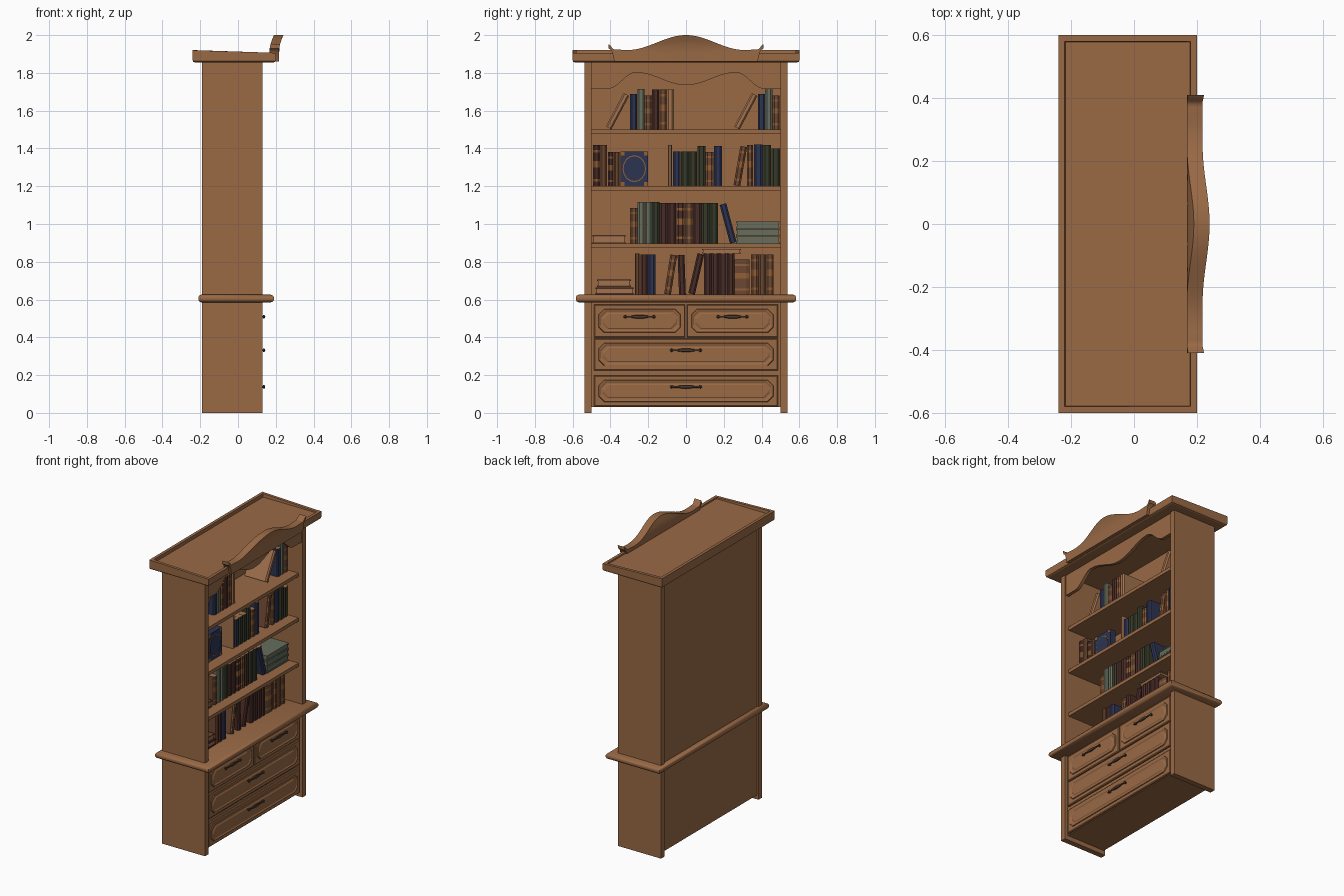
import bpy, bmesh, math
from mathutils import Vector

if "Cube" in bpy.data.objects:
    bpy.data.objects.remove(bpy.data.objects["Cube"])

# Flat colours (linear)
COL = {
    "wood": (.32, .142, .06), "navy": (.026, .034, .085), "green": (.036, .042, .021),
    "sage": (.135, .155, .11), "red": (.065, .025, .02), "brown": (.15, .063, .031),
    "tan": (.36, .165, .075), "gold": (.29, .115, .036), "metal": (.07, .042, .028),
}
MAT = {}
for n, c in COL.items():
    MAT[n] = bpy.data.materials.new(n + "_colour")
    MAT[n].diffuse_color = (*c, 1)
CODE = {"n": "navy", "g": "green", "s": "sage", "r": "red", "b": "brown", "t": "tan"}


def loft(name, rings, mats=("wood",), smooth=False, rule=None):
    """Skin closed rings of points into a capped solid."""
    bm = bmesh.new()
    vr = [[bm.verts.new(p) for p in r] for r in rings]
    n = len(vr[0])
    for a, b in zip(vr, vr[1:]):
        for i in range(n):
            bm.faces.new((a[i], a[(i + 1) % n], b[(i + 1) % n], b[i]))
    bm.faces.new(vr[0])
    bm.faces.new(vr[-1])
    bmesh.ops.recalc_face_normals(bm, faces=bm.faces)
    bm.normal_update()
    if rule:
        for f in bm.faces:
            f.material_index = rule(f)
    me = bpy.data.meshes.new(name)
    bm.to_mesh(me)
    bm.free()
    ob = bpy.data.objects.new(name, me)
    bpy.context.collection.objects.link(ob)
    for m in mats:
        me.materials.append(MAT[m])
    if smooth:
        bpy.ops.object.select_all(action='DESELECT')
        ob.select_set(True)
        bpy.context.view_layer.objects.active = ob
        bpy.ops.object.shade_smooth_by_angle(angle=math.radians(40))
    return ob


def rect(x0, x1, y0, y1, z, i=0):
    return [(x0 + i, y0 + i, z), (x1 - i, y0 + i, z), (x1 - i, y1 - i, z), (x0 + i, y1 - i, z)]


def box(name, x0, x1, y0, y1, z0, z1, mat="wood"):
    return loft(name, [rect(x0, x1, y0, y1, z0), rect(x0, x1, y0, y1, z1)], (mat,))


# Carcass
for s, side in ((-1, "left"), (1, "right")):
    a, b = sorted((s * .5, s * .537))
    box(side + "_side_panel", -.19, .13, a, b, 0, 1.86)
box("back_panel", -.18, -.165, -.5, .5, .03, 1.86)
box("drawer_carcass", -.166, .108, -.5, .5, .03, .59)
for i, z in enumerate((.873, 1.177, 1.478)):
    box(f"shelf_{i + 1}", -.166, .1, -.5, .5, z, z + .023)

# Waist moulding with rounded edge
loft("waist_moulding", [rect(-.21, .19, -.583, .583, z, i) for i, z in
     ((.016, .585), (.005, .59), (0, .6), (0, .611), (.005, .621), (.016, .626))], smooth=True)

# Cornice: soft lower edge, sloping rim, sunk top
rings = [rect(-.24, .2, -.6, .6, z, i) for i, z in ((.012, 1.855), (.003, 1.859), (0, 1.867))]
for i in (0, .02):
    rings.append([(x, y, 1.92 if x < 0 else 1.906) for x, y, z in rect(-.24, .2, -.6, .6, 0, i)])
rings.append(rect(-.24, .2, -.6, .6, 1.898, .022))
loft("cornice", rings)


def smooth_curve(pts, t):
    """Cosine-eased height through a few (position, height) points."""
    for (a, ha), (b, hb) in zip(pts, pts[1:]):
        if t <= b:
            return ha + (hb - ha) * (1 - math.cos(math.pi * (t - a) / (b - a))) / 2
    return pts[-1][1]


# Curved crest leaning forward as it rises, with curled ends
crest = [(0, 2.0), (.31, 1.921), (.38, 1.924), (.41, 1.952)]
rings = []
for k in range(-41, 42):
    y = k / 100
    top = smooth_curve(crest, abs(y))
    low = 1.86 if abs(y) < .385 else top - .022
    lean = lambda z: .168 + .022 * max(0, (z - 1.93) / .07) ** 1.4
    zs = [low + (top - low) * t for t in (0, .35, .6, .8, 1)]
    rings.append([(lean(z) + .05, y, z) for z in zs] + [(lean(z), y, z) for z in reversed(zs)])
loft("crest", rings, smooth=True)

# Scalloped valance below the cornice
scallop = [(0, 1.735), (.265, 1.802), (.415, 1.715), (.5, 1.715)]
rings = []
for k in range(-50, 51):
    z = smooth_curve(scallop, abs(k / 100))
    rings.append([(.1, k / 100, z), (.122, k / 100, z), (.122, k / 100, 1.858), (.1, k / 100, 1.858)])
loft("valance", rings, smooth=True)


def drawer(name, y0, y1, z0, z1):
    # front slab with softened edge
    r = lambda x, i: [(x, y0 + i, z0 + i), (x, y1 - i, z0 + i), (x, y1 - i, z1 - i), (x, y0 + i, z1 - i)]
    loft(name + "_front", [r(.1, 0), r(.117, 0), r(.121, .005)])

    # raised panel moulding with clipped corners
    def octagon(x, i):
        a, b, c, d, k = y0 + i, y1 - i, z0 + i, z1 - i, .028
        return [(x, a + k, c), (x, b - k, c), (x, b, c + k), (x, b, d - k),
                (x, b - k, d), (x, a + k, d), (x, a, d - k), (x, a, c + k)]
    loft(name + "_panel", [octagon(x, i) for x, i in
         ((.119, .024), (.126, .027), (.126, .032), (.122, .038), (.122, .044), (.126, .05))])
    # turned pull on two posts
    cy, cz = (y0 + y1) / 2, (z0 + z1) / 2 + .022
    prof = [(-.085, .003), (-.077, .009), (-.068, .005), (-.045, .005), (-.02, .009), (0, .0105)]
    prof += [(-y, q) for y, q in reversed(prof[:-1])]
    loft(name + "_pull", [[(.137 + .7 * q * math.cos(t * math.pi / 4), cy + y, cz + q * math.sin(t * math.pi / 4))
         for t in range(8)] for y, q in prof], ("metal",), smooth=True)
    for s, sd in ((-1, "left"), (1, "right")):
        box(f"{name}_{sd}_pull_post", .118, .138, cy + s * .073 - .005, cy + s * .073 + .005,
            cz - .005, cz + .005, "metal")


drawer("top_left_drawer", -.487, -.004, .4, .574)
drawer("top_right_drawer", .004, .487, .4, .574)
drawer("middle_drawer", -.487, .487, .225, .394)
drawer("bottom_drawer", -.487, .487, .034, .198)

# Books: rounded spine, gold bands when the code is a capital letter
count = 0
XB, XF = -.13, .03


def book(y, z, t, h, code, lean=0):
    global count
    count += 1
    off = -t if lean > 0 else 0
    pr = [(XB, 0), (XF - .008, 0), (XF, .25 * t), (XF, .75 * t), (XF - .008, t), (XB, t)]
    lev = [0, .12, .18, .46, .62, .82, .88, 1]

    def rule(f):
        if abs(f.normal.z) > .9:
            return 1
        k = f.calc_center_median().z / h
        band = .12 < k < .18 or .46 < k < .62 or .82 < k < .88
        return 2 if code.isupper() and band and f.normal.x > .3 else 0
    cover = CODE[code.lower()]
    ob = loft(f"book_{count}", [[(x, off + v, h * l) for x, v in pr] for l in lev],
              (cover, "tan", "gold"), rule=rule)
    ob.location = (0, y, z)
    ob.rotation_euler.x = -math.radians(lean)


R1, R2, R3, R4 = 1.501, 1.2, .896, .626
# runs of upright books: shelf height, start, width, codes, book heights
RUNS = [
    (R1, -.296, .0388, "nsBrBt", (.187, .214, .18, .212)),
    (R1, .381, .0385, "nsB", (.187, .214, .18)),
    (R2, -.492, .037, "Rb", (.217,)), (R2, -.413, .031, "Rb", (.18,)),
    (R2, -.095, .022, "t", (.217,)), (R2, -.07, .043, "ngg", (.183,)),
    (R2, .06, .0435, "gBn", (.214, .182, .214)), (R2, .322, .033, "B", (.217,)),
    (R2, .36, .046, "ngg", (.22, .217, .2)),
    (R3, -.296, .04, "B", (.19,)), (R3, -.256, .0385, "ssg", (.22,)),
    (R3, -.14, .0445, "rrRBrgg", (.214,)),
    (R4, -.27, .026, "b", (.218,)), (R4, -.24, .04, "rn", (.212,)),
    (R4, .095, .0405, "rrrr", (.218,)), (R4, .258, .079, "B", (.185,)),
    (R4, .344, .0405, "BbB", (.213,)),
]
for z, y, w, codes, hs in RUNS:
    for i, c in enumerate(codes):
        book(y + i * w, z, w - .001, hs[min(i, len(hs) - 1)], c)

# leaning books: shelf, pivot, thickness, length, code, angle
for z, y, t, h, c, a in ((R1, -.395, .033, .2, "t", 28), (R1, .284, .033, .2, "t", 28),
                         (R2, .287, .036, .21, "B", 10), (R3, .233, .036, .212, "n", -15),
                         (R4, -.08, .036, .21, "B", 9), (R4, -.037, .036, .21, "r", -2),
                         (R4, .047, .036, .217, "r", 13)):
    book(y, z, t, h, c, a)

# lying books: two covers around a page block
for i, (y0, y1, z0, z1, c) in enumerate((
        (-.495, -.32, R3, .942, "brown"), (.265, .495, R3, .935, "sage"),
        (.265, .495, .936, .974, "sage"), (.265, .495, .975, 1.014, "sage"),
        (-.48, -.277, R4, .665, "red"), (-.472, -.292, .666, .706, "brown"),
        (.085, .29, .845, .868, "tan"))):
    t = (z1 - z0) * .2
    box(f"lying_book_{i + 1}_lower_cover", XB, XF, y0, y1, z0, z0 + t, c)
    box(f"lying_book_{i + 1}_pages", XB + .006, XF - .004, y0 + .006, y1 - .006, z0 + t, z1 - t,
        "sage" if c == "sage" else "tan")
    box(f"lying_book_{i + 1}_upper_cover", XB, XF, y0, y1, z1 - t, z1, c)

# Display book facing forward, with gold corners and a round emblem
box("display_book", -.02, .02, -.347, -.2, R2, R2 + .185, "navy")
for y in (-.347, -.222):
    for z in (R2, R2 + .163):
        box("display_book_corner", .019, .022, y, y + .022, z, z + .022, "gold")
for nm, r, x, m in (("ring", .062, .022, "gold"), ("emblem", .057, .025, "navy")):
    loft("display_book_" + nm, [[(xx, -.2735 + r * math.cos(a * math.pi / 8),
         R2 + .093 + 1.15 * r * math.sin(a * math.pi / 8)) for a in range(16)] for xx in (.019, x)], (m,))

for m in bpy.data.materials:
    if m.users and not m.is_grease_pencil:
        m.use_nodes = True
        m.node_tree.nodes["Principled BSDF"].inputs["Base Color"].default_value = m.diffuse_color
